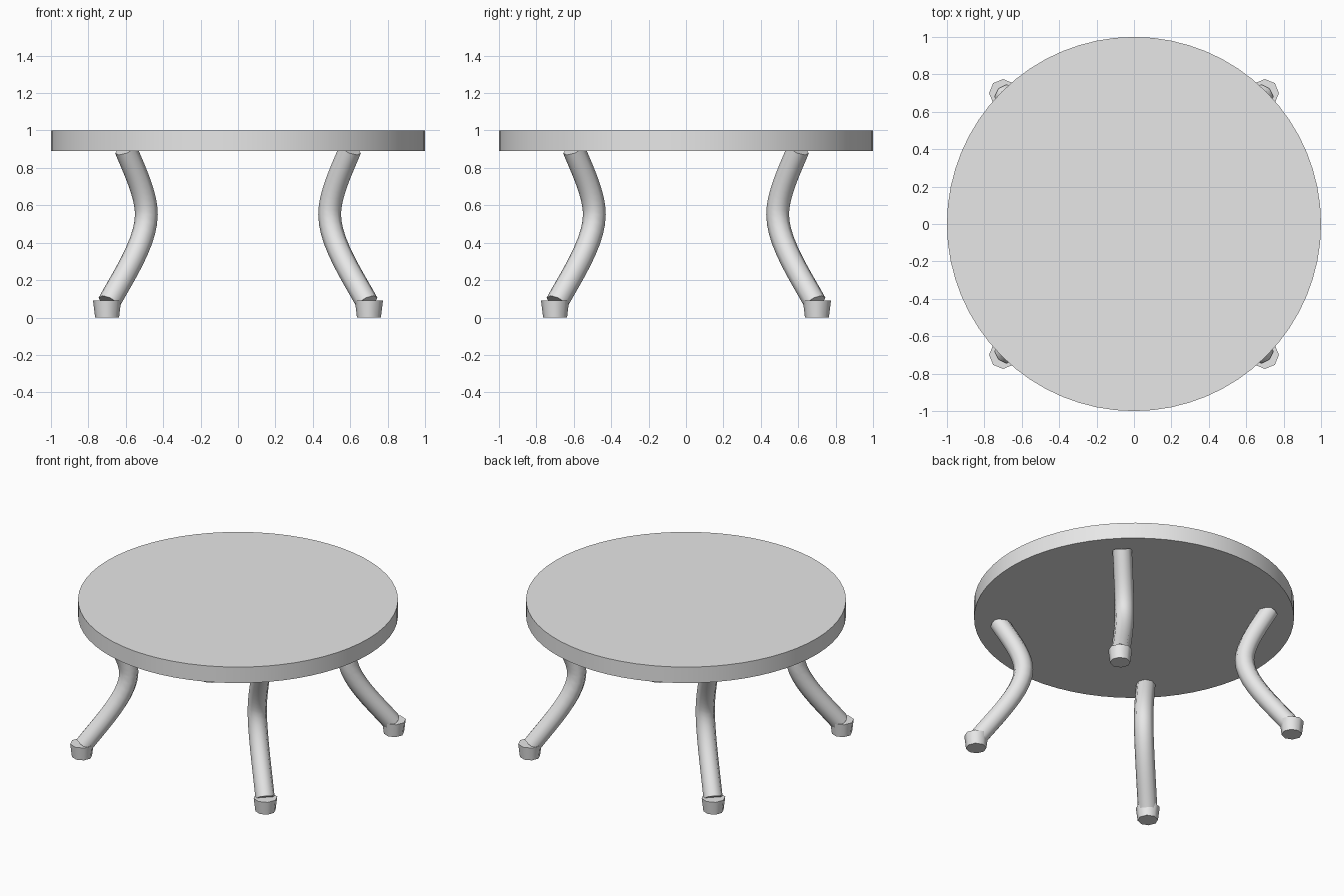
import bpy
import math

if "Cube" in bpy.data.objects:
    bpy.data.objects.remove(bpy.data.objects["Cube"])

grey = bpy.data.materials.new("light grey")
grey.diffuse_color = (0.8, 0.8, 0.8, 1.0)
grey.use_nodes = True
grey.node_tree.nodes["Principled BSDF"].inputs["Base Color"].default_value = grey.diffuse_color


def finish(obj, name, angle):
    obj.name = name
    obj.data.materials.clear()
    obj.data.materials.append(grey)
    bpy.ops.object.select_all(action='DESELECT')
    obj.select_set(True)
    bpy.context.view_layer.objects.active = obj
    bpy.ops.object.shade_smooth_by_angle(angle=math.radians(angle))


# Round table top
bpy.ops.mesh.primitive_cylinder_add(vertices=64, radius=1.0, depth=0.11,
                                    location=(0, 0, 0.945))
finish(bpy.context.object, "table_top", 30)

# Leg path in its diagonal plane: (offset, z) for left handle, point, right handle
PATH = [
    ((0.76, -0.05), (0.69, 0.08), (0.62, 0.21)),
    ((0.49, 0.40), (0.49, 0.55), (0.49, 0.66)),
    ((0.555, 0.79), (0.60, 0.90), (0.645, 1.01)),
]


def leg(sx, sy, name):
    curve = bpy.data.curves.new(name, 'CURVE')
    curve.dimensions = '3D'
    curve.resolution_u = 10
    curve.bevel_depth = 0.061
    curve.bevel_resolution = 2
    curve.use_fill_caps = True
    spline = curve.splines.new('BEZIER')
    spline.bezier_points.add(len(PATH) - 1)
    for point, trio in zip(spline.bezier_points, PATH):
        point.handle_left_type = point.handle_right_type = 'FREE'
        left, mid, right = [(sx * d, sy * d, z) for d, z in trio]
        point.co = mid
        point.handle_left = left
        point.handle_right = right
    obj = bpy.data.objects.new(name, curve)
    bpy.context.collection.objects.link(obj)
    bpy.ops.object.select_all(action='DESELECT')
    obj.select_set(True)
    bpy.context.view_layer.objects.active = obj
    bpy.ops.object.convert(target='MESH')
    finish(bpy.context.object, name, 50)


# Four curved legs, each with a tapered octagonal foot
for sx, side in ((-1, "left"), (1, "right")):
    for sy, end in ((-1, "front"), (1, "back")):
        leg(sx, sy, f"{end}_{side}_leg")
        bpy.ops.mesh.primitive_cone_add(vertices=8, radius1=0.064, radius2=0.075,
                                        depth=0.09,
                                        location=(sx * 0.70, sy * 0.70, 0.045))
        finish(bpy.context.object, f"{end}_{side}_foot", 50)
